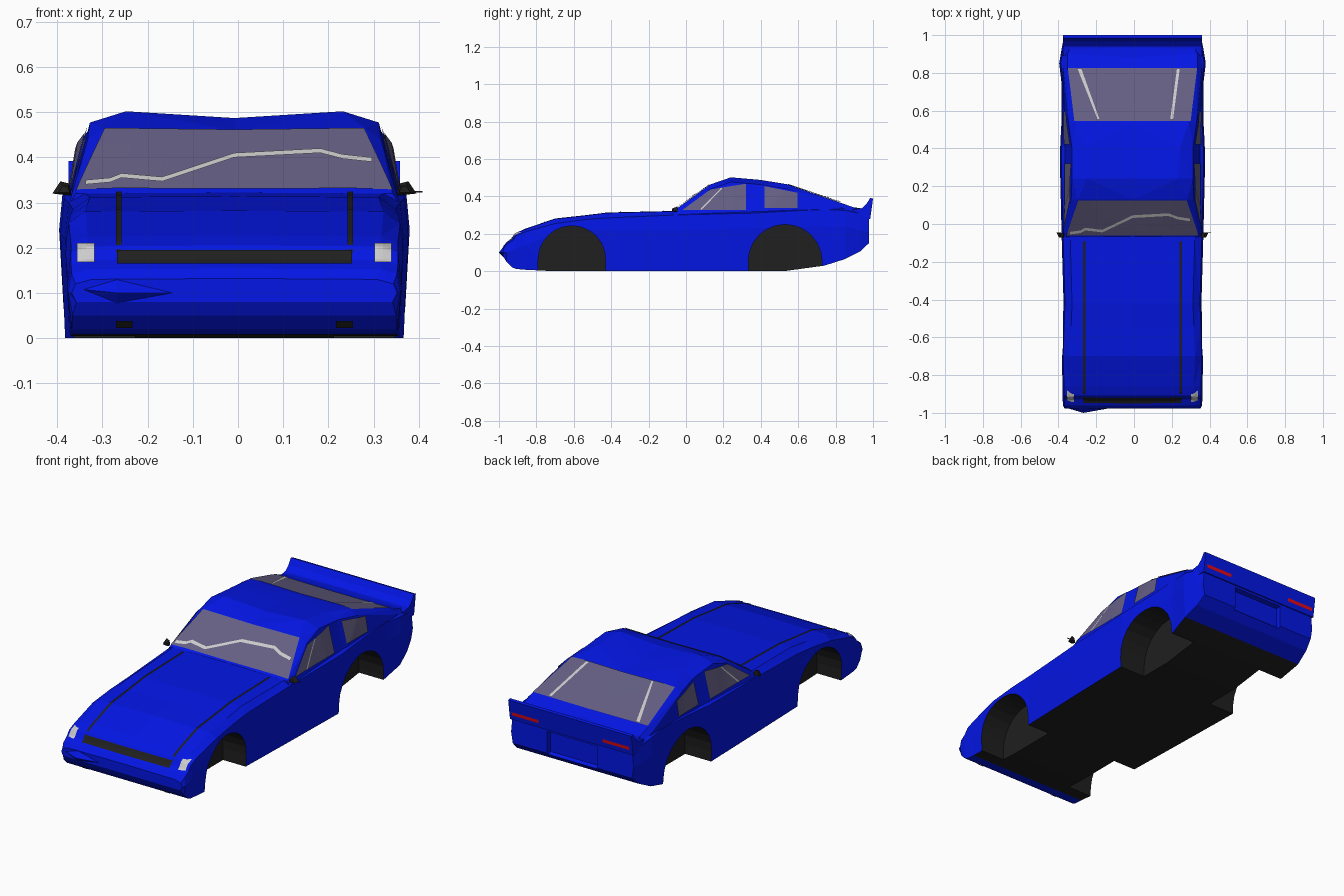
import bpy, bmesh, math
from mathutils import Vector
from mathutils.bvhtree import BVHTree

if "Cube" in bpy.data.objects:
    bpy.data.objects.remove(bpy.data.objects["Cube"])

CX = -0.008  # body centre line


def material(name, rgb):
    m = bpy.data.materials.new(name)
    m.diffuse_color = (*rgb, 1)
    m.use_nodes = True
    m.node_tree.nodes["Principled BSDF"].inputs["Base Color"].default_value = m.diffuse_color
    return m


BLUE = material("blue_paint", (0.001, 0.008, 0.78))
BLACK = material("black_trim", (0.014, 0.014, 0.014))
GLASS = material("tinted_glass", (0.13, 0.115, 0.23))
WHITE = material("light_lens", (0.65, 0.65, 0.65))
RED = material("red_lens", (0.75, 0.003, 0.008))


def make(name, verts, faces, mats, closed=True):
    me = bpy.data.meshes.new(name)
    me.from_pydata([tuple(v) for v in verts], [], faces)
    for m in mats:
        me.materials.append(m)
    if closed:
        bm = bmesh.new()
        bm.from_mesh(me)
        bmesh.ops.recalc_face_normals(bm, faces=bm.faces)
        bmesh.ops.triangulate(bm, faces=bm.faces)
        bm.to_mesh(me)
        bm.free()
    ob = bpy.data.objects.new(name, me)
    ob.location.x = CX
    bpy.context.collection.objects.link(ob)
    return ob


def loft(name, sections, mats):
    """Skin symmetric cross-sections given as (y, half outline in x, z)."""
    verts, faces = [], []
    for y, half in sections:
        ring = half + [(-x, z) for x, z in reversed(half) if x > 0]
        verts += [(x, y, z) for x, z in ring]
    n = len(ring)
    for s in range(len(sections) - 1):
        for i in range(n):
            j = (i + 1) % n
            faces.append((s * n + i, s * n + j, s * n + n + j, s * n + n + i))
    faces += [tuple(range(n)), tuple(range(len(verts) - n, len(verts)))]
    return make(name, verts, faces, mats)


def prism(name, profile, x0, x1, mats):
    """Extrude a (y, z) profile across x."""
    n = len(profile)
    verts = [(x, y, z) for x in (x0, x1) for y, z in profile]
    faces = [(i, (i + 1) % n, n + (i + 1) % n, n + i) for i in range(n)]
    faces += [tuple(range(n)), tuple(range(n, 2 * n))]
    return make(name, verts, faces, mats)


# Lower body: y, bottom z, half width, widest z, shoulder z, top z
rows = [(-.978, .08, .36, .10, .12, .13), (-.96, .05, .368, .10, .142, .153),
        (-.928, .02, .37, .11, .163, .173), (-.908, .012, .37, .12, .19, .203),
        (-.86, .008, .37, .14, .21, .225), (-.70, 0, .375, .20, .255, .28), (-.55, 0, .37, .22, .275, .296),
        (-.42, 0, .365, .22, .285, .312), (-.07, 0, .375, .22, .30, .32),
        (.35, 0, .385, .23, .31, .325), (.52, 0, .378, .24, .32, .335),
        (.74, .03, .375, .24, .33, .35), (.85, .065, .388, .24, .325, .347),
        (.93, .105, .375, .22, .31, .335), (.978, .15, .365, .21, .29, .33)]
body = loft("car_body", [(y, [(0, zb), (w - .01, zb), (w, zm), (w - .008, zs), (w - .045, zt), (0, zt + .002)])
                         for y, zb, w, zm, zs, zt in rows], [BLUE, BLACK])
for p in body.data.polygons:
    if p.normal.z < -.9 and abs(p.center.y) < .82:
        p.material_index = 1

# Creased bulge on the nose
make("nose_crease", [(-.36, -.97, .11), (-.26, -1, .1), (-.12, -.975, .1), (-.26, -.97, .14), (-.26, -.965, .065),
                     (-.26, -.95, .1)],
     [(0, 1, 3), (1, 2, 3), (0, 4, 1), (1, 4, 2), (0, 3, 5), (3, 2, 5), (4, 0, 5), (2, 4, 5)], [BLUE])

# Cabin: y, half width, roof z, crown inset
rows = [(-.07, .355, .32, .005), (.13, .305, .464, .015), (.24, .30, .502, .06), (.40, .30, .488, .05),
        (.54, .32, .465, .02), (.83, .355, .365, .01), (.90, .355, .34, .01)]
cabin = loft("cabin", [(y, [(0, .29), (.365, .29), (min(w + .02, .367), z - .025), (w - k, z), (0, z - k / 4)])
                       for y, w, z, k in rows], [BLUE])

# Tail spoiler across the full width
spoiler = prism("tail_spoiler", [(.89, .33), (.94, .337), (.965, .36), (.985, .392), (1.0, .388),
                                 (.985, .28), (.93, .28)], -.367, .367, [BLUE])

# Surface lookup used to lay glass, lamps and trim on the shell
verts, polys = [], []
for ob in (body, cabin, spoiler):
    base = len(verts)
    verts += [v.co.copy() for v in ob.data.vertices]
    polys += [tuple(base + i for i in p.vertices) for p in ob.data.polygons]
shell = BVHTree.FromPolygons(verts, polys)
VIEWS = {"side": (lambda u, v: Vector((2, u, v)), Vector((-1, 0, 0))),
         "front": (lambda u, v: Vector((u, -2, v)), Vector((0, 1, 0))),
         "back": (lambda u, v: Vector((u, 2, v)), Vector((0, -1, 0))),
         "top": (lambda u, v: Vector((u, v, 2)), Vector((0, 0, -1)))}


def panel(name, view, quad, mat, nu=8, nv=8, lift=.005, mirror=False):
    """Project a four-cornered patch onto the shell along a view direction."""
    start, d = VIEWS[view]
    a, b, c, e = [Vector(q) for q in quad]
    pts = []
    for j in range(nv + 1):
        for i in range(nu + 1):
            s, t = i / nu, j / nv
            o = start(*a.lerp(b, s).lerp(e.lerp(c, s), t))
            hit = shell.ray_cast(o, d)[0] or shell.find_nearest(o)[0]
            pts.append(hit - d * lift)
    w = nu + 1
    faces = [(j * w + i, j * w + i + 1, j * w + w + i + 1, j * w + w + i) for j in range(nv) for i in range(nu)]
    nrm = (pts[1] - pts[0]).cross(pts[w] - pts[0])
    if nrm.dot(d) > 0:
        faces = [f[::-1] for f in faces]
    make(name, pts, faces, [mat], False)
    if mirror:
        make(name + "_left", [(-p.x, p.y, p.z) for p in pts], [f[::-1] for f in faces], [mat], False)


def rect(u0, u1, v0, v1):
    return [(u0, v0), (u1, v0), (u1, v1), (u0, v1)]


# Windows
panel("windscreen", "top", [(-.35, -.06), (.35, -.06), (.287, .125), (-.287, .125)], GLASS)
panel("rear_window", "top", [(-.308, .545), (.308, .545), (.342, .825), (-.342, .825)], GLASS)
panel("door_window", "side", [(-.02, .327), (.32, .327), (.32, .468), (.13, .437)], GLASS, mirror=True)
panel("quarter_window", "side", [(.42, .338), (.595, .338), (.595, .42), (.42, .455)], GLASS, 12, 12, .007, True)

# Pale streaks on the glass
line = [(-.33, .345), (-.275, .35), (-.25, .36), (-.16, .352), (0, .405), (.19, .415), (.24, .402), (.305, .395)]
for (x0, z0), (x1, z1) in zip(line, line[1:]):
    panel("windscreen_streak", "front", [(x0, z0 - .005), (x1, z1 - .005), (x1, z1 + .005), (x0, z0 + .005)],
          WHITE, 2, 1, .013)
panel("rear_streak", "top", [(-.29, .82), (-.27, .82), (-.175, .555), (-.185, .555)], WHITE, 1, 4, .008)
panel("rear_streak_right", "top", [(.235, .82), (.25, .82), (.215, .555), (.2, .555)], WHITE, 1, 4, .008)
panel("door_streak", "side", [(.075, .33), (.085, .33), (.195, .445), (.187, .445)], WHITE, 1, 4, .008, True)

# Bonnet trim
panel("bonnet_strip", "top", rect(.25, .262, -.92, -.09), BLACK, 1, 30, .004, True)
panel("bonnet_front_strip", "front", rect(-.26, .26, .165, .195), BLACK, 6, 4, .006)

# Lamps and lower vents
panel("headlight", "front", rect(.31, .348, .168, .21), WHITE, 4, 6, .006, True)
panel("lower_vent", "front", rect(.225, .262, .022, .038), BLACK, 2, 2, .005, True)
panel("tail_light", "back", rect(.19, .35, .307, .325), RED, 2, 2, .004, True)

# Wheel arches and rear plate recess cut out of the body
cutters = []
for y, r, zc in ((-.61, .18, .063), (.53, .197, .053)):
    arch = [(y + r * math.cos(math.pi * i / 12), zc + r * math.sin(math.pi * i / 12)) for i in range(13)]
    arch += [(y - r, -.1), (y + r, -.1)]
    for s in (1, -1):
        c = prism("arch_cutter", arch, s * .22, s * .5, [BLUE, BLACK])
        for p in c.data.polygons:
            p.material_index = 1
        cutters.append(c)
cutters.append(prism("recess_cutter", [(.95, .15), (.95, .265), (1.05, .275), (1.05, .10)], -.15, .15, [BLUE]))
bpy.context.view_layer.objects.active = body
for c in cutters:
    c.hide_render = True
    mod = body.modifiers.new("cut", 'BOOLEAN')
    mod.operation = 'DIFFERENCE'
    mod.solver = 'EXACT'
    mod.object = c
    bpy.ops.object.modifier_apply(modifier=mod.name)
for c in cutters:
    bpy.data.objects.remove(c)

# Door mirrors: tapered pods with a thin stalk
for s in (1, -1):
    pod = [(s * x, y, z) for x, y, z in
           [(.36, -.05, .315), (.403, -.045, .32), (.385, -.045, .347), (.365, -.05, .342),
            (.365, -.075, .322), (.39, -.07, .322), (.38, -.07, .337), (.368, -.075, .335)]]
    make("door_mirror", pod, [(0, 1, 2, 3), (4, 5, 6, 7), (0, 1, 5, 4), (1, 2, 6, 5), (2, 3, 7, 6), (3, 0, 4, 7)],
         [BLACK])
prism("mirror_stalk", [(-.048, .322), (-.046, .322), (-.046, .325), (-.048, .325)], .37, .416, [BLACK])
